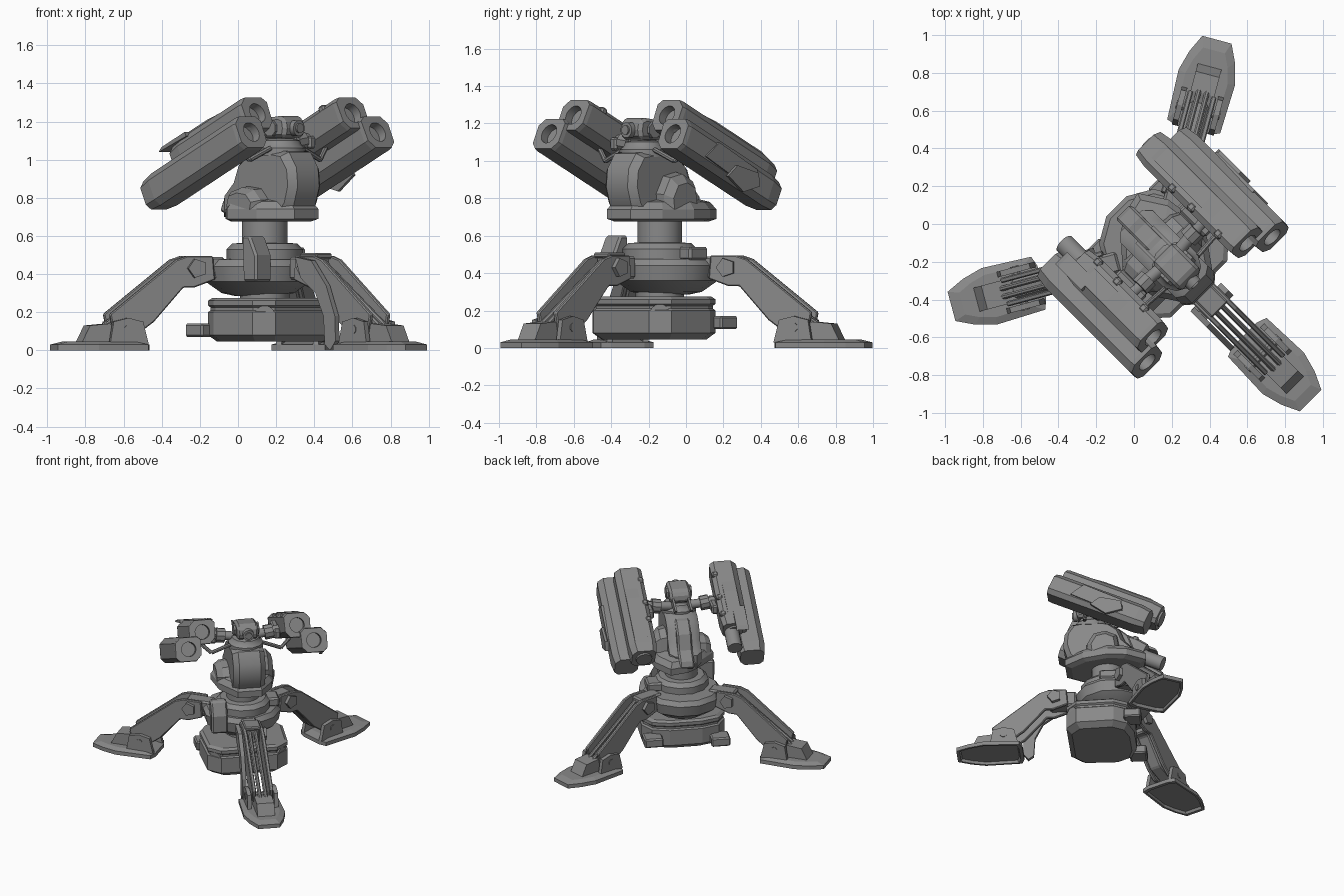
import bpy, bmesh, math
from mathutils import Matrix, Vector

if "Cube" in bpy.data.objects:
    bpy.data.objects.remove(bpy.data.objects["Cube"])

T = lambda x, y, z: Matrix.Translation((x, y, z))
R = lambda deg, ax: Matrix.Rotation(math.radians(deg), 4, ax)
ROOT = T(0.14, -0.14, 0) @ R(45, 'Z')      # local -y is the firing direction
GREY = bpy.data.materials.new("dark_grey_metal")
GREY.diffuse_color = (.25, .25, .25, 1)
GREY.use_nodes = True
GREY.node_tree.nodes["Principled BSDF"].inputs["Base Color"].default_value = GREY.diffuse_color


def loft(name, rings, M=ROOT, bevel=0, smooth=False):
    """Skin equal-length closed rings of 3D points and cap both ends."""
    bm = bmesh.new()
    vs = [[bm.verts.new(M @ Vector(p)) for p in r] for r in rings]
    n = len(rings[0])
    for a, b in zip(vs, vs[1:]):
        for i in range(n):
            bm.faces.new((a[i], a[(i + 1) % n], b[(i + 1) % n], b[i]))
    bm.faces.new(vs[0][::-1])
    bm.faces.new(vs[-1])
    bmesh.ops.recalc_face_normals(bm, faces=bm.faces)
    me = bpy.data.meshes.new(name)
    bm.to_mesh(me)
    bm.free()
    me.materials.append(GREY)
    ob = bpy.data.objects.new(name, me)
    bpy.context.collection.objects.link(ob)
    if bevel:
        m = ob.modifiers.new("Bevel", 'BEVEL')
        m.width, m.segments, m.limit_method = bevel, 1, 'ANGLE'
    if smooth:
        bpy.context.view_layer.objects.active = ob
        bpy.ops.object.select_all(action='DESELECT')
        ob.select_set(True)
        bpy.ops.object.shade_smooth_by_angle(angle=math.radians(35))
    return ob


def side(name, prof, x0, x1, M=ROOT, **k):      # (y,z) profile extruded in x
    return loft(name, [[(x, y, z) for y, z in prof] for x in (x0, x1)], M, **k)


def plan(name, levels, M=ROOT, **k):            # [(z, scale, outline)]
    return loft(name, [[(x * s, y * s, z) for x, y in o] for z, s, o in levels], M, **k)


def box(name, c, s, M=ROOT, bevel=0):
    x, y, z = (v / 2 for v in s)
    return side(name, [(-y, -z), (y, -z), (y, z), (-y, z)], -x, x, M @ T(*c), bevel=bevel)


def lathe(name, prof, n=16, M=ROOT, smooth=True):
    ang = [2 * math.pi * (i + .5) / n for i in range(n)]
    return loft(name, [[(r * math.cos(a), r * math.sin(a), z) for a in ang]
                       for r, z in prof], M, smooth=smooth)


def rod(name, p, q, r, n=12, M=ROOT):
    p, q = Vector(p), Vector(q)
    rot = (q - p).to_track_quat('Z', 'Y').to_matrix().to_4x4()
    return lathe(name, [(r, 0), (r, (q - p).length)], n, M @ T(*p) @ rot)


def mirror_outline(half):                       # half outline, x >= 0
    return half + [(-x, y) for x, y in reversed(half)]


# Legs
foot = mirror_outline([(.09, -.26), (.145, -.24), (.155, .03), (.125, .14), (.08, .235)])
flange = [(.66, .03), (.87, .03), (.85, .15), (.77, .17), (.69, .15)]
arm = [(.29, .37), (.40, .33), (.46, .33), (.62, .15), (.70, .09), (.84, .09),
       (.86, .19), (.50, .475), (.44, .495), (.30, .495)]
belly = [(.40, .33), (.46, .33), (.62, .14), (.80, .08), (.82, .12), (.66, .21), (.50, .38), (.40, .40)]
for tag, ang, reach in (("front", -90, .89), ("right", 30, .92), ("left", 150, .91)):
    L = ROOT @ R(ang - 90, 'Z')                 # +y points outwards
    plan(tag + "_foot", [(.02, .86, foot), (0, .9, foot), (0, 1, foot), (.03, 1, foot),
                         (.045, .75, foot)], L @ T(0, reach, 0))
    side(tag + "_toe_wedge", [(.78, .04), (1.01, .04), (.965, .13), (.86, .14), (.78, .12)], -.065, .065, L)
    if tag != "front":                          # the front leg lost its cover
        side(tag + "_leg_belly", belly, -.05, .05, L, bevel=.01)
    for s in (-1, 1):
        side(tag + "_foot_flange", flange, s * .085, s * .115, L)
        side(tag + "_leg_plate", arm, s * .05, s * .078, L, bevel=.006)
        rod(tag + "_leg_piston", (s * .022, .42, .46), (s * .022, .88, .12), .015, 8, L)
        rod(tag + "_hinge_cap", (s * .07, .39, .43), (s * .105, .39, .43), .052, 5, L)
    box(tag + "_hip", (0, .33, .43), (.11, .2, .12), L, .012)
    rod(tag + "_ankle_pin", (-.12, .77, .11), (.12, .77, .11), .025, 8, L)

# Front leg: torn curved guard and hinge lid
side("front_leg_guard", [(-.34, .49), (-.46, .47), (-.57, .34), (-.635, .18), (-.64, .05), (-.60, 0),
                         (-.56, .03), (-.55, .18), (-.49, .30), (-.38, .38)], -.115, -.085)
box("front_hinge_lid", (0, -.38, .495), (.12, .13, .03), bevel=.008)

# Base: hub, rings and neck
lathe("base_hub", [(.12, .285), (.19, .30), (.275, .36), (.29, .44), (.265, .475), (.13, .48)], 12,
      ROOT @ T(0, .05, 0))
lathe("base_ring", [(.20, .47), (.20, .53), (.17, .56), (.10, .565)], 12)
lathe("neck", [(.12, .5), (.12, .72)], 24)
side("base_junction_box", [(-.2, .36), (-.1, .36), (-.09, .6), (-.15, .6), (-.2, .5)], -.265, -.145, bevel=.012)
box("base_side_box", (.2, .03, .505), (.14, .14, .07), ROOT, .012)

# Lower equipment pack
pack = mirror_outline([(.21, -.26), (.30, -.18), (.31, .10), (.25, .20), (.12, .24)])
PK = ROOT @ T(.0, -.03, 0)
plan("ground_pack", [(.045, .85, pack), (.08, 1, pack), (.20, 1, pack), (.21, .96, pack),
                     (.225, .96, pack), (.235, 1, pack), (.26, 1, pack), (.275, .93, pack)], PK)
lathe("pack_stem", [(.13, .25), (.13, .32)], 12)
box("left_pack_latch", (-.25, .21, .105), (.14, .13, .07), ROOT, .01)
box("right_pack_latch", (.25, .21, .135), (.14, .13, .07), ROOT, .01)
for s in (-1, 1):
    rod("pack_canister", (s * .2, -.2, .18), (s * .25, -.25, .18), .055, 14)

# Turret skirt (broken away at the rear left) and body
skirt = [(.09, -.31), (.19, -.17), (.24, .02), (.22, .16), (.13, .30), (.0, .27), (-.06, .23),
         (-.16, .13), (-.23, .05), (-.20, -.14), (-.09, -.31)]
plan("turret_skirt", [(.675, .85, skirt), (.69, 1, skirt), (.74, 1, skirt), (.78, .88, skirt), (.80, .62, skirt)])
body = [(-.24, .69), (-.295, .76), (-.325, .86), (-.315, .96), (-.26, 1.04), (-.12, 1.06), (.02, 1.04),
        (.10, .98), (.14, .88), (.22, .80), (.22, .70)]
cy, cz = -.08, .87
loft("turret_body", [[(x, cy + (y - cy) * s, cz + (z - cz) * s) for y, z in body]
                     for x, s in ((-.12, .86), (-.08, 1), (.08, 1), (.12, .86))], smooth=True)
cheek = [(-.13, .74), (-.14, .82), (-.09, .91), (-.0, .93), (.08, .89), (.10, .77), (.02, .72)]
for s, tall in ((-1, .6), (1, 1)):
    loft("body_cheek", [[(s * x, y * k, .74 + (z - .74) * k * tall) for y, z in cheek]
                        for x, k in ((.08, 1.1), (.17, 1), (.21, .75))])
side("rear_spine", [(.08, 1.02), (.16, .95), (.20, .84), (.27, .78), (.29, .73), (.2, .7), (.02, .8), (.0, 1.03)],
     -.05, .06, bevel=.012)
lathe("body_collar", [(.13, 1.02), (.13, 1.06), (.11, 1.075), (.10, 1.10), (.07, 1.11)], 12, ROOT @ T(0, -.12, 0))

# Sensor head
H = ROOT @ T(0, -.13, 1.165)
side("sensor_head", [(-.09, -.05), (-.10, 0), (-.09, .05), (-.05, .065), (.08, .05), (.12, .0), (.10, -.05)],
     -.08, .08, H, bevel=.018)
rod("sensor_lens_ring", (0, -.06, .0), (0, -.125, .0), .042, 16, H)
rod("sensor_lens", (0, -.11, .0), (0, -.135, .0), .026, 12, H)
box("head_neck", (0, .02, -.06), (.1, .12, .06), H)
for s in (-1, 1):
    rod("head_ear", (s * .06, .0, 0), (s * .095, .0, 0), .045, 8, H)
    side("head_rear_fin", [(.08, -.06), (.20, -.08), (.25, -.04), (.20, -.03), (.10, .0)], s * .05, s * .066, H)

# Arms and launcher tubes
PITCH = R(-25, 'X')
for s in (-1, 1):
    tag = "right" if s > 0 else "left"
    rod(tag + "_arm", (s * .05, -.07, 1.08), (s * .30, -.05, 1.11), .034)
    rod(tag + "_arm_joint", (s * .15, -.06, 1.09), (s * .215, -.06, 1.1), .055, 10)
    box(tag + "_arm_bracket", (s * .24, -.02, 1.09), (.05, .2, .07), ROOT, .012)
    rod(tag + "_cable", (s * .12, -.16, 1.06), (s * .26, -.15, 1.0), .014, 8)
    rod(tag + "_cable_end", (s * .26, -.15, 1.0), (s * .33, -.12, 1.06), .014, 8)
    for part, x, y, z, length in (("inner", .354, -.30, 1.245, .80 if s > 0 else .60),
                                  ("outer", .468, -.37, 1.145, .79)):
        P = ROOT @ T(s * x, y, z) @ PITCH @ Matrix.Scale(s, 4, (1, 0, 0))
        sec = [(-.095, -.05), (-.055, -.092), (.07, -.092), (.102, -.06), (.102, .05), (.06, .092),
               (-.07, .092), (-.10, .065)]
        tube = loft(f"{tag}_{part}_launch_tube",
                    [[(a * k, d, b * k) for a, b in sec] for d, k in
                     ((0, .96), (.025, 1), (length - .08, 1), (length, .88))], P)
        cut = rod("bore_cutter", (0, -.05, 0), (0, .05, 0), .054, 20, P)
        cut.hide_render = True
        cut.hide_set(True)
        m = tube.modifiers.new("Bore", 'BOOLEAN')
        m.object, m.operation, m.solver = cut, 'DIFFERENCE', 'EXACT'
        if part == "inner":
            rod(f"{tag}_{part}_exhaust", (0, length - .1, 0), (0, length + .015, 0), .06, 16, P)
            for d in (.12, .34, .50):
                box(tag + "_tube_clip", (-.075, d, .075), (.045, .045, .045), P, .01)
            side(tag + "_tube_armour", [(.12, .085), (.3, .10), (length - .12, .10), (length - .05, .08)],
                 -.04, .06, P)
            if s < 0:                           # shortened shell exposes the inner canister
                rod("exposed_canister", (-.02, .45, -.01), (-.02, .76, -.01), .055, 16, P)
                side("torn_shell", [(.45, .075), (.67, .085), (.64, .10), (.45, .10)], .0, .09, P)
        elif s > 0:                             # loose panels on the right pod
            side("tube_side_plate", [(.18, -.05), (.4, -.06), (.6, -.03), (.56, .05), (.24, .06)],
                 .09, .112, P)
            side("loose_panel", [(.36, -.08), (.5, -.11), (.60, -.03), (.56, .03), (.40, .0)],
                 .11, .13, P)
